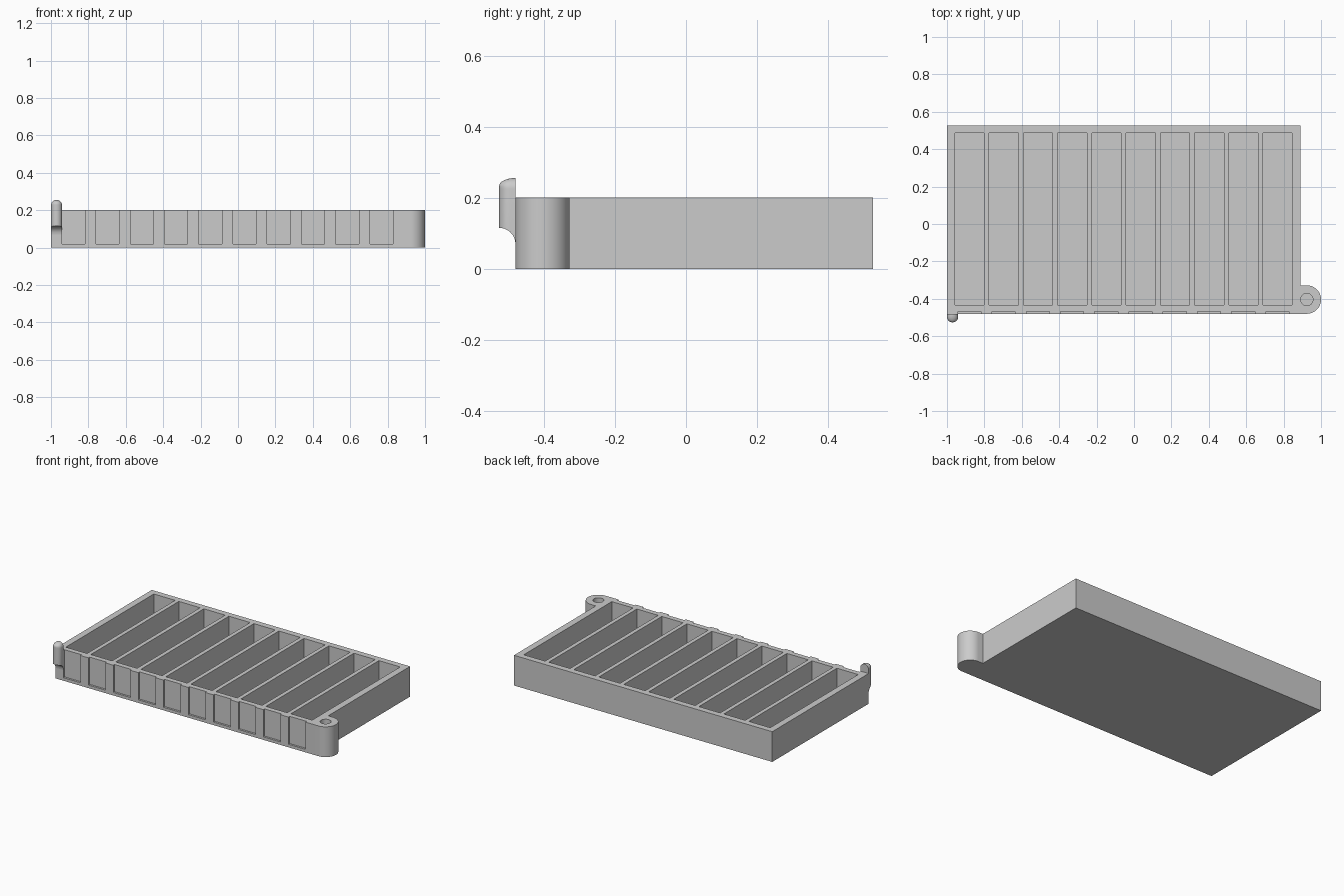
import bpy, bmesh
from math import sin, cos, pi, sqrt, radians
from mathutils import Matrix, Vector

default_cube = bpy.data.objects.get("Cube")
if default_cube:
    bpy.data.objects.remove(default_cube, do_unlink=True)

grey = bpy.data.materials.new("plain grey")
grey.use_nodes = True
colour = (0.6, 0.6, 0.6, 1)
grey.diffuse_color = colour
grey.node_tree.nodes["Principled BSDF"].inputs["Base Color"].default_value = colour

FRONT, BACK, LEFT, RIGHT, HEIGHT = -0.48, 0.527, 0.89, -1.0, 0.2
FLOOR = 0.02
LUG_R = 0.076
LUG = Vector((1 - LUG_R, FRONT + LUG_R, 0))
PITCH = 0.183


def make_object(name, bm):
    bmesh.ops.recalc_face_normals(bm, faces=bm.faces)
    mesh = bpy.data.meshes.new(name)
    bm.to_mesh(mesh)
    bm.free()
    mesh.materials.append(grey)
    obj = bpy.data.objects.new(name, mesh)
    bpy.context.collection.objects.link(obj)
    return obj


def select_only(obj):
    bpy.ops.object.select_all(action='DESELECT')
    obj.select_set(True)
    bpy.context.view_layer.objects.active = obj


def add_box(bm, low, high):
    low, high = Vector(low), Vector(high)
    matrix = Matrix.Translation((low + high) / 2) @ Matrix.Diagonal((*(high - low), 1))
    bmesh.ops.create_cube(bm, size=1, matrix=matrix)


# Tray block with the rounded hinge lug in one outline
outline = [(RIGHT, BACK), (RIGHT, FRONT)]
for i in range(33):
    a = -pi / 2 + pi * i / 32
    outline.append((LUG.x + LUG_R * cos(a), LUG.y + LUG_R * sin(a)))
outline += [(LEFT, LUG.y + LUG_R), (LEFT, BACK)]
bm = bmesh.new()
base = bm.faces.new([bm.verts.new((x, y, 0)) for x, y in outline])
top = bmesh.ops.extrude_face_region(bm, geom=[base], use_keep_orig=True)
bmesh.ops.translate(bm, vec=(0, 0, HEIGHT),
                    verts=[v for v in top["geom"] if isinstance(v, bmesh.types.BMVert)])
tray = make_object("tray", bm)

# Cutters: ten compartments, ten shallow front recesses, the lug hole
bm = bmesh.new()
for i in range(10):
    x = -0.957 + PITCH * i
    add_box(bm, (x, -0.433, FLOOR), (x + 0.156, 0.487, HEIGHT + 0.1))
    x = -0.942 + PITCH * i
    add_box(bm, (x, FRONT - 0.1, FLOOR), (x + 0.124, FRONT + 0.013, HEIGHT + 0.1))
hole_floor, hole_top = 0.05, HEIGHT + 0.1
bmesh.ops.create_cone(bm, cap_ends=True, segments=32, radius1=0.033, radius2=0.033,
                      depth=hole_top - hole_floor,
                      matrix=Matrix.Translation(LUG + Vector((0, 0, (hole_top + hole_floor) / 2))))
cutter = make_object("cutter", bm)
cutter.hide_render = True
cut = tray.modifiers.new("cut", 'BOOLEAN')
cut.operation = 'DIFFERENCE'
cut.solver = 'EXACT'
cut.object = cutter
select_only(tray)
bpy.ops.object.modifier_apply(modifier=cut.name)
bpy.data.objects.remove(cutter, do_unlink=True)

# Peg on the front corner: rounded section, domed top, scooped underside
PEG_R, PEG_D = 0.03, 0.046
section = [(-1, 0), (-1, 0.03), (-1, 0.1), (-1, 0.2)]
straight = 1 - PEG_R / PEG_D
for i in range(17):
    a = pi - pi * i / 16
    section.append((cos(a), straight + (1 - straight) * sin(a)))
section += [(1, 0.2), (1, 0.1), (1, 0.03), (1, 0)]


def peg_ring(bm, width, depth, height):
    return [bm.verts.new((RIGHT + PEG_R + s * width, FRONT - u * depth, height(u)))
            for s, u in section]


bm = bmesh.new()
rings = [peg_ring(bm, PEG_R, PEG_D, lambda u: 0.07 + 0.045 * sqrt(max(0, 1 - (1 - u) ** 2)))]
for i in range(9):
    a = radians(88) * i / 8
    z = 0.225 + PEG_R * sin(a)
    depth = PEG_D * sqrt(max(0.02, 1 - max(0, (z - 0.233) / 0.0225) ** 2))
    rings.append(peg_ring(bm, PEG_R * cos(a), depth, lambda u: z))
n = len(section)
for low, high in zip(rings, rings[1:]):
    for i in range(n):
        j = (i + 1) % n
        bm.faces.new((low[i], low[j], high[j], high[i]))
bm.faces.new(rings[-1])
for i in range(n // 2):
    strip = [rings[0][k] for k in (i, i + 1, n - 2 - i, n - 1 - i)]
    bm.faces.new(list(dict.fromkeys(strip)))
peg = make_object("corner_peg", bm)

for obj in (tray, peg):
    select_only(obj)
    bpy.ops.object.shade_smooth_by_angle(angle=radians(30))
